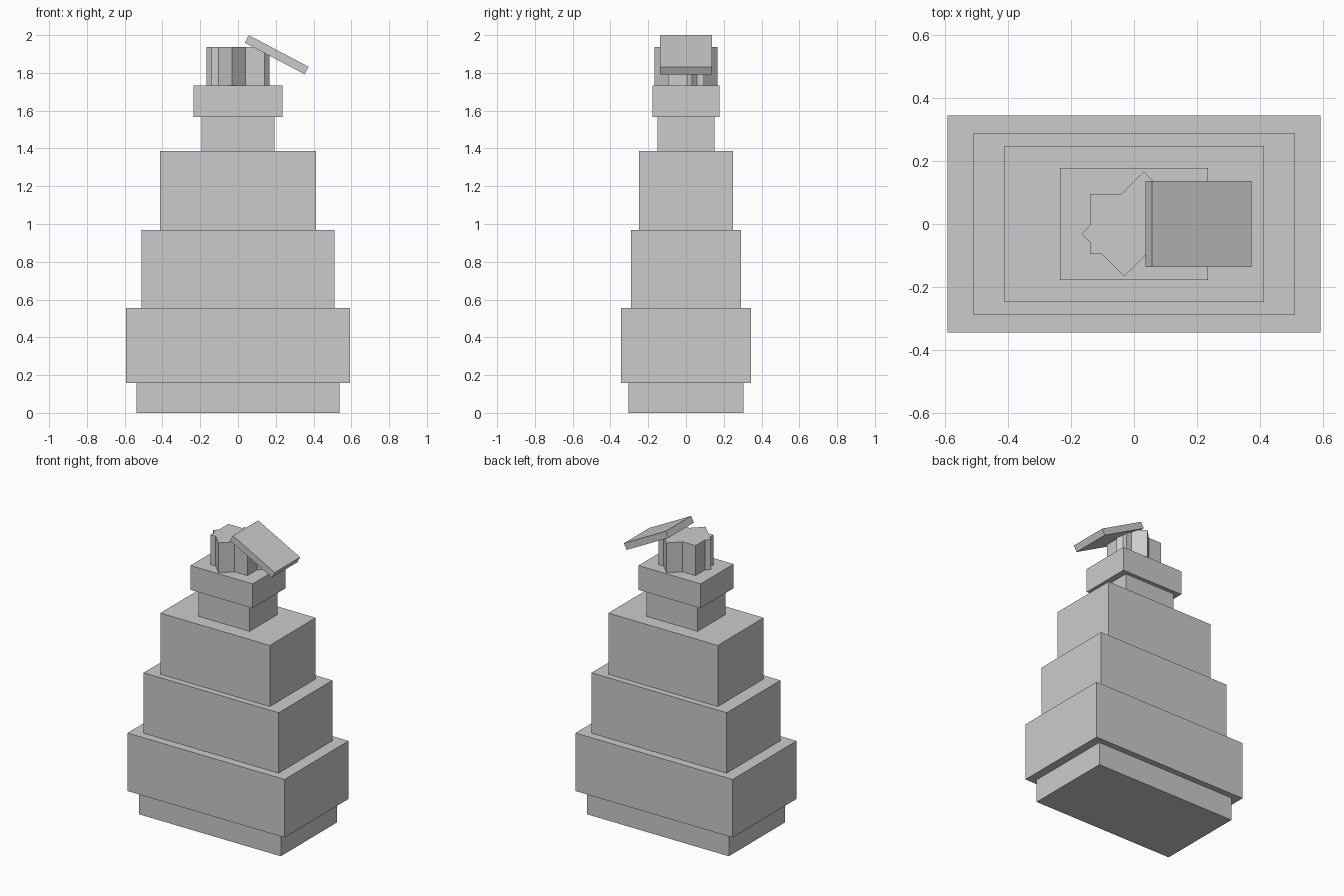
import bpy
import math

if "Cube" in bpy.data.objects:
    bpy.data.objects.remove(bpy.data.objects["Cube"])

# The single flat grey of the whole model
grey = bpy.data.materials.new("plain_grey")
grey.diffuse_color = (0.6, 0.6, 0.6, 1.0)
grey.use_nodes = True
grey.node_tree.nodes["Principled BSDF"].inputs["Base Color"].default_value = grey.diffuse_color


def prism(name, outline, z0, z1):
    """Extrude a counter-clockwise xy outline from z0 to z1."""
    n = len(outline)
    verts = [(x, y, z) for z in (z0, z1) for x, y in outline]
    faces = [tuple(reversed(range(n))), tuple(range(n, 2 * n))]
    faces += [(i, (i + 1) % n, n + (i + 1) % n, n + i) for i in range(n)]
    mesh = bpy.data.meshes.new(name)
    mesh.from_pydata(verts, [], faces)
    mesh.materials.append(grey)
    obj = bpy.data.objects.new(name, mesh)
    bpy.context.collection.objects.link(obj)
    return obj


def box(name, hx, hy, z0, z1):
    return prism(name, [(-hx, -hy), (hx, -hy), (hx, hy), (-hx, hy)], z0, z1)


# Stacked tiers: half width, half depth, bottom, top
for name, hx, hy, z0, z1 in [
    ("base", 0.537, 0.304, 0.0, 0.159),
    ("lower_tier", 0.594, 0.345, 0.159, 0.556),
    ("middle_tier", 0.511, 0.290, 0.556, 0.969),
    ("upper_tier", 0.414, 0.248, 0.969, 1.387),
    ("neck", 0.193, 0.151, 1.387, 1.567),
    ("collar", 0.235, 0.178, 1.567, 1.733),
]:
    box(name, hx, hy, z0, z1)

# Star-shaped block: a rectangle merged with its 45 degree turned copy
half = [(0.040, -0.096), (0.140, -0.096), (0.140, 0.004), (0.167, 0.031),
        (0.140, 0.058), (0.140, 0.096), (0.102, 0.096), (0.031, 0.167)]
prism("star_block", half + [(-x, -y) for x, y in half], 1.733, 1.938)

# Tilted lid leaning off to the right
lid = box("tilted_lid", 0.179, 0.137, -0.0225, 0.0225)
lid.location = (0.205, 0.0, 1.896)
lid.rotation_euler = (0.0, math.radians(27.8), 0.0)
